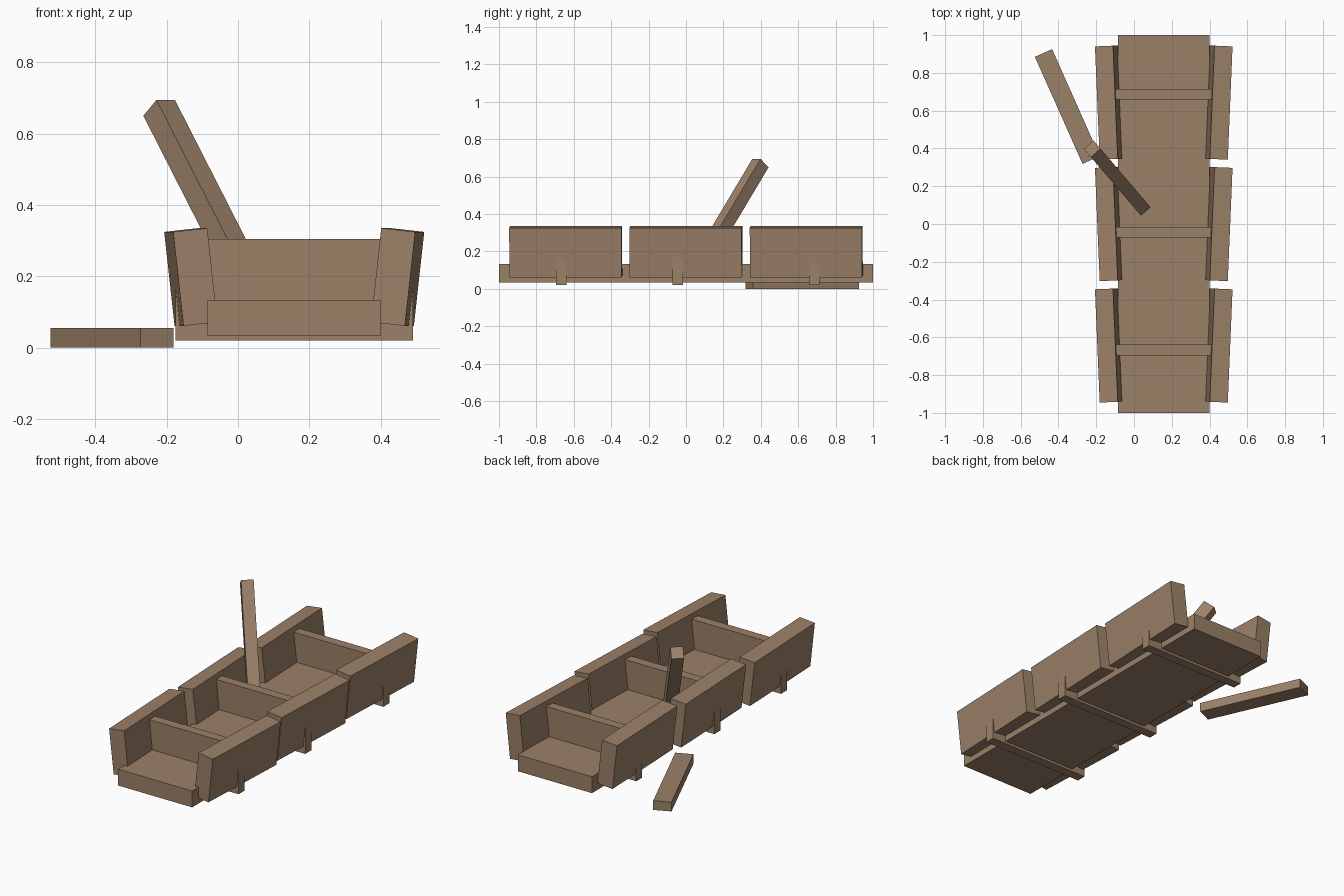
import bpy
import bmesh
from math import radians
from mathutils import Euler, Matrix, Vector

cube = bpy.data.objects.get("Cube")
if cube:
    bpy.data.objects.remove(cube, do_unlink=True)

wood = bpy.data.materials.new("weathered_wood")
wood.use_nodes = True
colour = (0.33, 0.22, 0.14, 1)
wood.diffuse_color = colour
shader = wood.node_tree.nodes["Principled BSDF"]
shader.inputs["Base Color"].default_value = colour
shader.inputs["Roughness"].default_value = 0.9


def board(name, size, centre, rotation=Matrix.Identity(3)):
    """A flat-faced timber of the given size, placed and turned."""
    bm = bmesh.new()
    bmesh.ops.create_cube(bm, size=1)
    bmesh.ops.scale(bm, vec=size, verts=bm.verts)
    mesh = bpy.data.meshes.new(name)
    bm.to_mesh(mesh)
    bm.free()
    mesh.materials.append(wood)
    obj = bpy.data.objects.new(name, mesh)
    obj.matrix_world = Matrix.Translation(centre) @ rotation.to_4x4()
    bpy.context.collection.objects.link(obj)
    return obj


MID = 0.1575  # centre line of the trough

# Floor plank
board("floor_plank", (0.485, 2.0, 0.097), (MID, 0, 0.083))

# Cross boards that pass through the floor and the side panels
for i, y in enumerate((-0.667, -0.043, 0.687)):
    board(f"cross_board_{i + 1}", (0.665, 0.056, 0.285), (MID, y, 0.1625))

# Side panels, leaning outwards and slightly splayed towards the back
for side, label in ((-1, "right"), (1, "left")):
    turn = Euler((0, side * radians(6.3), -side * radians(2.4))).to_matrix()
    for i, y in enumerate((-0.643, 0, 0.643)):
        board(f"{label}_panel_{i + 1}", (0.096, 0.6, 0.265),
              (MID + side * 0.2895, y, 0.198), turn)

# Loose beam lying on the ground
board("fallen_beam", (0.1, 0.62, 0.055), (-0.353, 0.622, 0.0275),
      Matrix.Rotation(radians(24), 3, "Z"))

# Loose beam standing on the floor and leaning over the right side
foot = Vector((0.044, 0.088, 0.152))
head = Vector((-0.221, 0.398, 0.672))
along = (head - foot).normalized()
across = Vector((along.y, -along.x, 0)).normalized()
axes = Matrix((across, along.cross(across), along)).transposed()
board("leaning_beam", (0.068, 0.072, (head - foot).length), (foot + head) / 2, axes)
